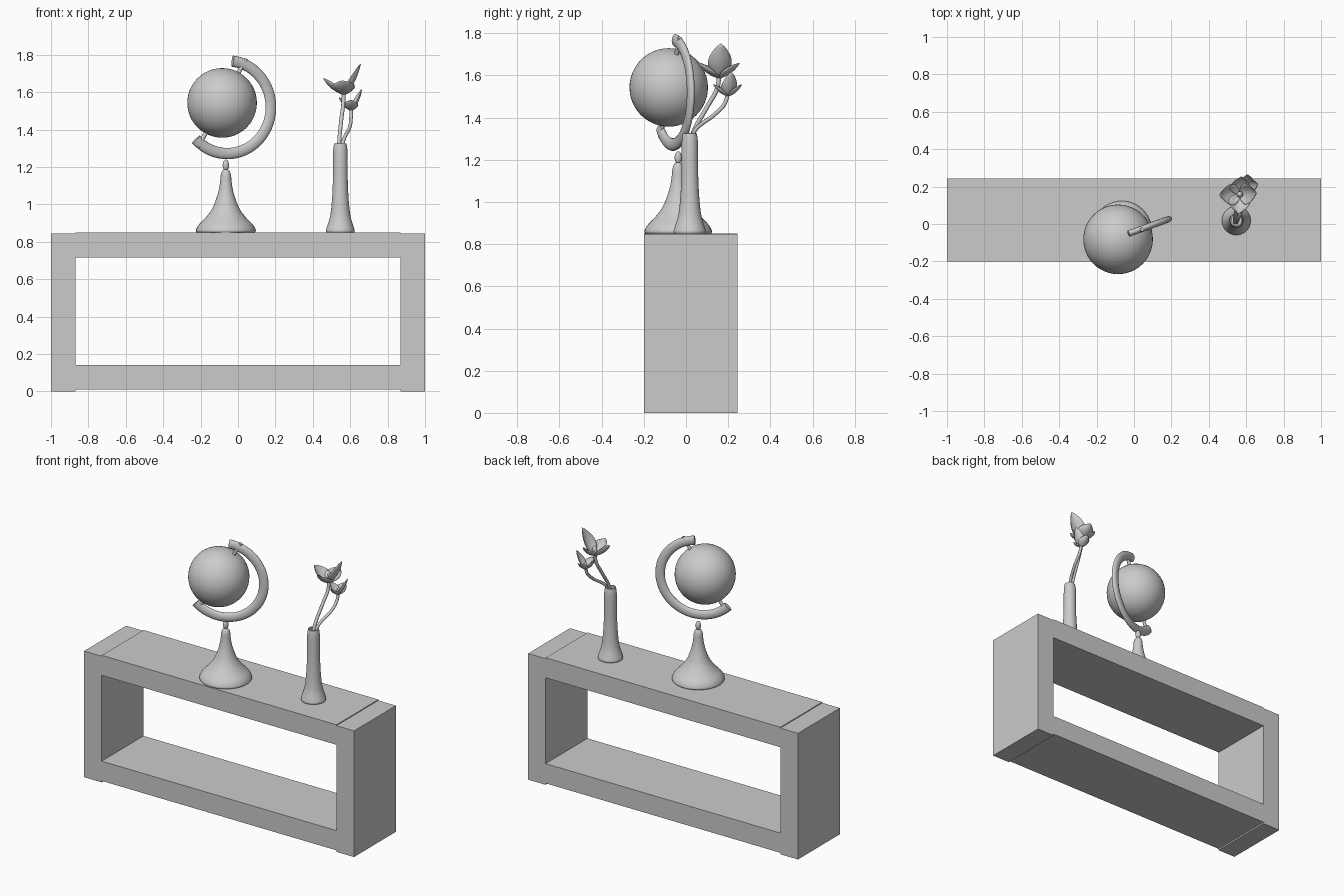
import bpy, math
from mathutils import Vector

if "Cube" in bpy.data.objects:
    bpy.data.objects.remove(bpy.data.objects["Cube"])


def mesh_object(name, verts, faces, smooth=True):
    me = bpy.data.meshes.new(name)
    me.from_pydata([tuple(v) for v in verts], [], faces)
    me.update()
    ob = bpy.data.objects.new(name, me)
    bpy.context.collection.objects.link(ob)
    if smooth:
        bpy.ops.object.select_all(action='DESELECT')
        ob.select_set(True)
        bpy.context.view_layer.objects.active = ob
        bpy.ops.object.shade_smooth_by_angle(angle=math.radians(50))
    return ob


def box(name, lo, hi):
    v = [(x, y, z) for x in (lo[0], hi[0]) for y in (lo[1], hi[1]) for z in (lo[2], hi[2])]
    f = [(0, 1, 3, 2), (4, 6, 7, 5), (0, 4, 5, 1), (2, 3, 7, 6), (0, 2, 6, 4), (1, 5, 7, 3)]
    return mesh_object(name, v, f, False)


def skin(name, rings):
    """Joins equal-length closed rings into a capped tube."""
    n = len(rings[0])
    verts = [p for r in rings for p in r]
    faces = [(i * n + j, i * n + (j + 1) % n, (i + 1) * n + (j + 1) % n, (i + 1) * n + j)
             for i in range(len(rings) - 1) for j in range(n)]
    faces += [tuple(reversed(range(n))), tuple(range(len(verts) - n, len(verts)))]
    return mesh_object(name, verts, faces)


def spline(pts, per=5):
    """Catmull-Rom smoothing of a short point list."""
    p = [Vector(q) for q in pts]
    p = [2 * p[0] - p[1]] + p + [2 * p[-1] - p[-2]]
    out = []
    for i in range(1, len(p) - 2):
        a, b, c, d = p[i - 1:i + 3]
        for k in range(per):
            t = k / per
            out.append(0.5 * (2 * b + (c - a) * t + (2 * a - 5 * b + 4 * c - d) * t * t
                              + (3 * b - a - 3 * c + d) * t ** 3))
    return out + [p[-2]]


def lathe(name, cx, cy, outer, inner=(), n=40):
    prof = [tuple(q) for q in spline([(r, z, 0) for r, z in outer], 4)]
    prof += [(r, z, 0) for r, z in inner]
    return skin(name, [[(cx + r * math.cos(2 * math.pi * j / n),
                         cy + r * math.sin(2 * math.pi * j / n), z) for j in range(n)]
                       for r, z, _ in prof])


def tube(name, pts, r, n=12):
    path = spline(pts, 8)
    rings = []
    for i, p in enumerate(path):
        t = (path[min(i + 1, len(path) - 1)] - path[max(i - 1, 0)]).normalized()
        u = t.cross(Vector((0, 1, 0))).normalized()
        w = t.cross(u)
        rings.append([p + r * (u * math.cos(a) + w * math.sin(a))
                      for a in [2 * math.pi * j / n for j in range(n)]])
    return skin(name, rings)


def ball(name, loc, scale):
    bpy.ops.mesh.primitive_uv_sphere_add(segments=48, ring_count=24, radius=1, location=loc)
    ob = bpy.context.object
    ob.name = name
    ob.scale = scale
    bpy.ops.object.shade_smooth()
    return ob


def flower(name, base, tips, width):
    """Cupped pointed petals that spread from one base point."""
    base = Vector(base)
    verts, faces, nu, nv = [], [], 12, 8
    for tip in tips:
        d = Vector(tip) - base
        flat = Vector((d.x, d.y, 0))
        ctrl = base + flat * 0.7 + Vector((0, 0, d.z * 0.3))
        side = flat.cross(Vector((0, 0, 1))).normalized()
        inward = (Vector((0, 0, 1)) - flat.normalized()).normalized()
        s = len(verts)
        for i in range(nu + 1):
            t = i / nu
            p = base * (1 - t) ** 2 + ctrl * 2 * t * (1 - t) + Vector(tip) * t * t
            w = width * max(math.sin(math.pi * t ** 0.85), 0.0) ** 0.8 + 0.001
            for j in range(nv + 1):
                v = 2 * j / nv - 1
                verts.append(p + side * v * w + inward * v * v * w * 0.5)
        faces += [(s + i * (nv + 1) + j, s + i * (nv + 1) + j + 1,
                   s + (i + 1) * (nv + 1) + j + 1, s + (i + 1) * (nv + 1) + j)
                  for i in range(nu) for j in range(nv)]
    ob = mesh_object(name, verts, faces)
    m = ob.modifiers.new("thickness", 'SOLIDIFY')
    m.thickness = 0.003
    m.offset = 0


# Shelf frame: two side panels with slabs set slightly higher between them
Y0, Y1 = -0.2, 0.243
for name, s in (("left_panel", -1), ("right_panel", 1)):
    a, b = sorted((s * 0.87, s))
    box(name, (a, Y0, 0), (b, Y1, 0.845))
box("top_slab", (-0.87, Y0, 0.717), (0.87, Y1, 0.851))
box("bottom_slab", (-0.87, Y0, 0.01), (0.87, Y1, 0.142))

# Globe stand and bead
SX, SY = -0.065, -0.037
lathe("globe_stand", SX, SY, [(0.156, 0.85), (0.16, 0.862), (0.146, 0.89), (0.108, 0.93),
                              (0.072, 0.98), (0.045, 1.05), (0.032, 1.11), (0.027, 1.16),
                              (0.016, 1.183), (0.001, 1.187)])
ball("stand_bead", (SX, SY, 1.21), (0.017, 0.017, 0.03))

# Globe
G = Vector((-0.085, -0.082, 1.543))
ball("globe", G, (0.186, 0.186, 0.186))

# C-shaped arm with a flattened section, in a plane turned about z
d = Vector((math.cos(math.radians(20)), math.sin(math.radians(20)), 0))
side = Vector((-d.y, d.x, 0))
C = Vector((-0.057, -0.062, 1.52))
rings = []
for i in range(49):
    a = math.radians(-136 + 219 * i / 48)
    out = d * math.cos(a) + Vector((0, 0, math.sin(a)))
    rings.append([C + out * (0.248 + 0.03 * math.cos(b)) + side * 0.017 * math.sin(b)
                  for b in [2 * math.pi * j / 16 for j in range(16)]])
skin("globe_arm", rings)

# Axis pins through the arm ends
axis = (d * 0.5 + Vector((0, 0, 0.866))).normalized()
P = G + Vector((0, 0.006, 0))
for name, s in (("upper_pin", 1), ("lower_pin", -1)):
    tube(name, [P + axis * s * k for k in (0.17, 0.22, 0.272)], 0.011)

# Vase, open at the top
lathe("vase", 0.547, 0.018, [(0.074, 0.85), (0.077, 0.862), (0.068, 0.89), (0.054, 0.94),
                             (0.045, 1.02), (0.04, 1.12), (0.039, 1.22), (0.038, 1.29),
                             (0.033, 1.325)],
      [(0.027, 1.326), (0.03, 1.29), (0.03, 1.2), (0.001, 1.2)])

# Flower stems
tube("large_flower_stem", [(0.54, 0.01, 1.21), (0.541, 0.035, 1.33), (0.552, 0.1, 1.45),
                           (0.562, 0.145, 1.53), (0.566, 0.158, 1.6)], 0.0105)
tube("small_flower_stem", [(0.55, 0.01, 1.21), (0.562, 0.04, 1.335), (0.596, 0.13, 1.41),
                           (0.604, 0.18, 1.46), (0.605, 0.2, 1.515)], 0.0095)

# Flowers with a centre in each
flower("large_flower", (0.566, 0.158, 1.585),
       [(0.655, 0.165, 1.75), (0.457, 0.155, 1.675), (0.56, 0.055, 1.662), (0.575, 0.253, 1.658)],
       0.055)
flower("small_flower", (0.605, 0.2, 1.5),
       [(0.662, 0.215, 1.615), (0.54, 0.195, 1.572), (0.6, 0.13, 1.557), (0.607, 0.264, 1.557)],
       0.035)
ball("large_flower_centre", (0.566, 0.158, 1.615), (0.017, 0.017, 0.035))
ball("small_flower_centre", (0.605, 0.2, 1.522), (0.011, 0.011, 0.024))
